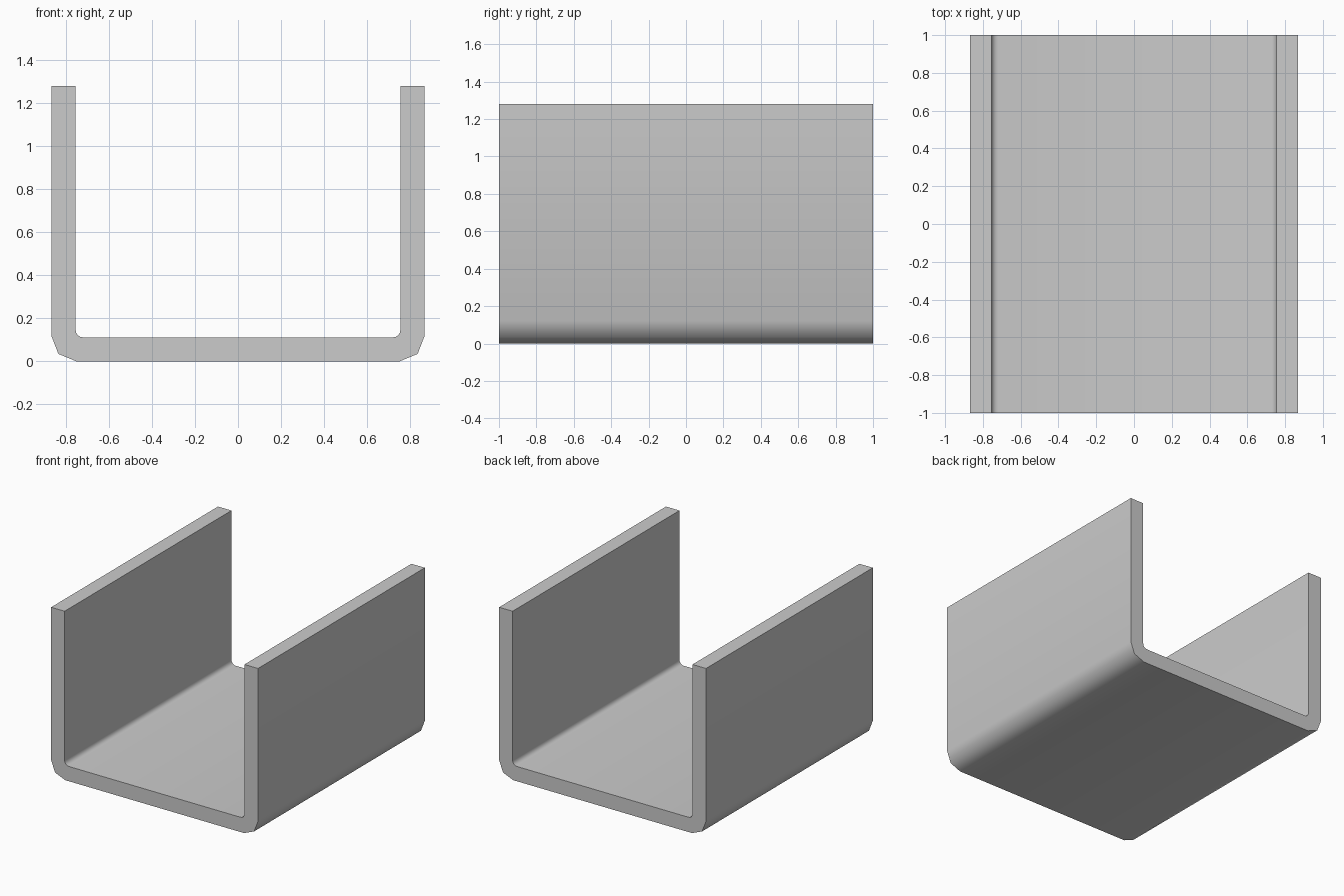
import bpy, bmesh
from math import radians, sin, cos

if "Cube" in bpy.data.objects:
    bpy.data.objects.remove(bpy.data.objects["Cube"])

HALF_W, INNER, HEIGHT, FLOOR, HALF_L = 0.868, 0.755, 1.28, 0.112, 1.0
R = 0.035  # inside bend radius

# Right half of the U section: outside bend in three bevels, inside bend rounded
outer = [(0.75, 0), (0.835, 0.035), (HALF_W, 0.12), (HALF_W, HEIGHT)]
inner = [(INNER, HEIGHT)]
for i in range(5):
    a = radians(22.5 * i)
    inner.append((INNER - R + R * cos(a), FLOOR + R - R * sin(a)))
half = outer + inner
section = half + [(-x, z) for x, z in reversed(half)]

# Channel: section extruded along y
bm = bmesh.new()
face = bm.faces.new([bm.verts.new((x, -HALF_L, z)) for x, z in section])
ext = bmesh.ops.extrude_face_region(bm, geom=[face], use_keep_orig=True)
verts = [g for g in ext["geom"] if isinstance(g, bmesh.types.BMVert)]
bmesh.ops.translate(bm, verts=verts, vec=(0, 2 * HALF_L, 0))
bmesh.ops.recalc_face_normals(bm, faces=bm.faces)
mesh = bpy.data.meshes.new("u_channel")
bm.to_mesh(mesh)
bm.free()
channel = bpy.data.objects.new("u_channel", mesh)
bpy.context.collection.objects.link(channel)

# Smooth bends, crisp ends and rims
bpy.context.view_layer.objects.active = channel
channel.select_set(True)
bpy.ops.object.shade_smooth_by_angle(angle=radians(55))
